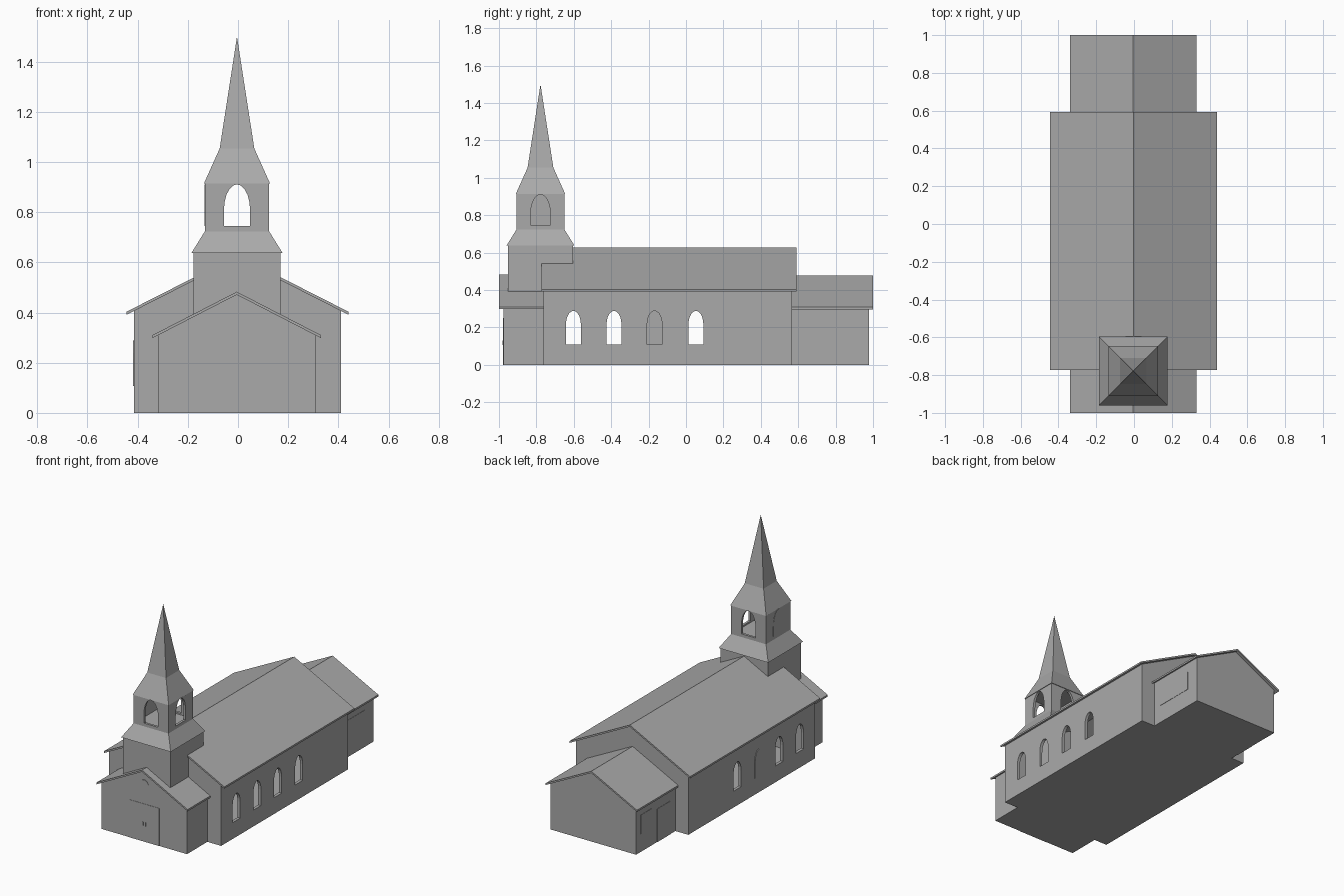
import bpy, bmesh, math

if "Cube" in bpy.data.objects:
    bpy.data.objects.remove(bpy.data.objects["Cube"])

stone = bpy.data.materials.new("plain_grey")
stone.diffuse_color = (0.4, 0.4, 0.4, 1)
stone.use_nodes = True
stone.node_tree.nodes["Principled BSDF"].inputs["Base Color"].default_value = stone.diffuse_color


def new_object(name, bm):
    bmesh.ops.recalc_face_normals(bm, faces=bm.faces[:])
    mesh = bpy.data.meshes.new(name)
    bm.to_mesh(mesh)
    bm.free()
    mesh.materials.append(stone)
    ob = bpy.data.objects.new(name, mesh)
    bpy.context.collection.objects.link(ob)
    return ob


def prism(name, pts, axis, a, b):
    """Extrude a (horizontal, z) profile along x or y from a to b."""
    bm = bmesh.new()
    place = (lambda u, v, d: (d, u, v)) if axis == "x" else (lambda u, v, d: (u, d, v))
    rings = [[bm.verts.new(place(u, v, d)) for u, v in pts] for d in (a, b)]
    bm.faces.new(rings[0])
    bm.faces.new(rings[1])
    n = len(pts)
    for i in range(n):
        j = (i + 1) % n
        bm.faces.new((rings[0][i], rings[0][j], rings[1][j], rings[1][i]))
    return new_object(name, bm)


def square_stack(name, levels, cx, cy):
    """Square tapering tower from (half width, z) levels; zero width makes a point."""
    bm = bmesh.new()
    rings = []
    for h, z in levels:
        if h == 0:
            rings.append([bm.verts.new((cx, cy, z))] * 4)
        else:
            rings.append([bm.verts.new((cx + sx * h, cy + sy * h, z))
                          for sx, sy in ((-1, -1), (1, -1), (1, 1), (-1, 1))])
    for lo, hi in zip(rings, rings[1:]):
        for i in range(4):
            j = (i + 1) % 4
            face = [lo[i], lo[j], hi[j], hi[i]]
            bm.faces.new(list(dict.fromkeys(face)))
    bm.faces.new(rings[0])
    if levels[-1][0]:
        bm.faces.new(rings[-1])
    return new_object(name, bm)


def cut(ob, cutter):
    mod = ob.modifiers.new("cut", "BOOLEAN")
    mod.operation = "DIFFERENCE"
    mod.solver = "EXACT"
    mod.object = cutter
    bpy.context.view_layer.objects.active = ob
    bpy.ops.object.modifier_apply(modifier=mod.name)
    bpy.data.objects.remove(cutter)


def rect(u0, u1, z0, z1):
    return [(u0, z0), (u1, z0), (u1, z1), (u0, z1)]


def arch(c, half, z0, spring, top, n=10):
    pts = [(c - half, z0), (c + half, z0)]
    for i in range(n + 1):
        t = math.pi * i / n
        pts.append((c + half * math.cos(t), spring + (top - spring) * math.sin(t)))
    return pts


def gable(cx, half, z0, ridge, slope):
    side = ridge - slope * half
    return [(cx - half, z0), (cx + half, z0), (cx + half, side), (cx, ridge), (cx - half, side)]


def hall(name, cx, half, y0, y1, ridge, slope, roof_half, ry0, ry1):
    """Hollow gabled walls with a thin overhanging roof."""
    t, w = 0.012, 0.02
    walls = prism(name + "_walls", gable(cx, half, 0, ridge - t, slope), "y", y0, y1)
    cut(walls, prism("cavity", gable(cx, half - w, 0.012, ridge - t - w, slope), "y", y0 + w, y1 - w))
    eave = ridge - slope * roof_half
    top = [(cx - roof_half, eave), (cx, ridge), (cx + roof_half, eave)]
    prism(name + "_roof", top + [(u, z - t) for u, z in reversed(top)], "y", ry0, ry1)
    return walls


# Main halls: nave, front porch, rear chancel
nave = hall("nave", -0.002, 0.412, -0.762, 0.567, 0.628, 0.508, 0.442, -0.772, 0.592)
hall("porch", -0.005, 0.314, -0.976, -0.762, 0.483, 0.515, 0.335, -1.0, -0.762)
hall("chancel", -0.005, 0.314, 0.567, 0.979, 0.478, 0.505, 0.335, 0.567, 1.0)

# Nave windows: four open on the right, one closed on the left
for i, y in enumerate((-0.602, -0.385, -0.168, 0.053)):
    shape = arch(y, 0.04, 0.108, 0.215, 0.289)
    closed = i == 2
    cut(nave, prism("window_cutter", shape, "x", 0.2 if closed else -0.6, 0.6))
    if closed:
        prism("closed_window", shape, "x", -0.418, -0.412)

# Tower shaft, skirt roof, belfry and spire
TX, TY = -0.004, -0.778
square_stack("tower_shaft", [(0.173, 0.3), (0.173, 0.637)], TX, TY)
square_stack("tower_skirt", [(0.182, 0.637), (0.128, 0.724)], TX, TY)
belfry = square_stack("belfry", [(0.128, 0.724), (0.128, 0.916)], TX, TY)
cut(belfry, square_stack("cavity", [(0.112, 0.735), (0.112, 0.95)], TX, TY))
square_stack("spire", [(0.132, 0.914), (0.069, 1.054), (0, 1.5)], TX, TY)

# Belfry openings: front, back and right open, left closed
cut(belfry, prism("arch_cutter", arch(TX, 0.052, 0.745, 0.81, 0.911), "y", TY - 0.2, TY + 0.2))
side_arch = arch(TY, 0.052, 0.745, 0.81, 0.911)
cut(belfry, prism("arch_cutter", side_arch, "x", TX, TX + 0.2))
prism("closed_belfry_arch", side_arch, "x", TX - 0.130, TX - 0.127)

# Porch front: double doors, handles and a small arched window
for s in (-1, 1):
    a, b = sorted((-0.004 + s * 0.0005, -0.004 + s * 0.11))
    prism("door_leaf", rect(a, b, 0.0, 0.25), "y", -0.978, -0.975)
    x = -0.004 + s * 0.009
    prism("door_handle", rect(x - 0.003, x + 0.003, 0.105, 0.13), "y", -0.981, -0.977)
prism("porch_window", arch(-0.004, 0.032, 0.31, 0.37, 0.41), "y", -0.978, -0.975)

# Chancel side windows and side door
prism("chancel_right_window", rect(0.625, 0.89, 0.12, 0.245), "x", 0.308, 0.311)
prism("chancel_left_window", rect(0.82, 0.93, 0.12, 0.245), "x", -0.321, -0.318)
prism("chancel_side_door", rect(0.62, 0.757, 0.0, 0.22), "x", -0.321, -0.318)
